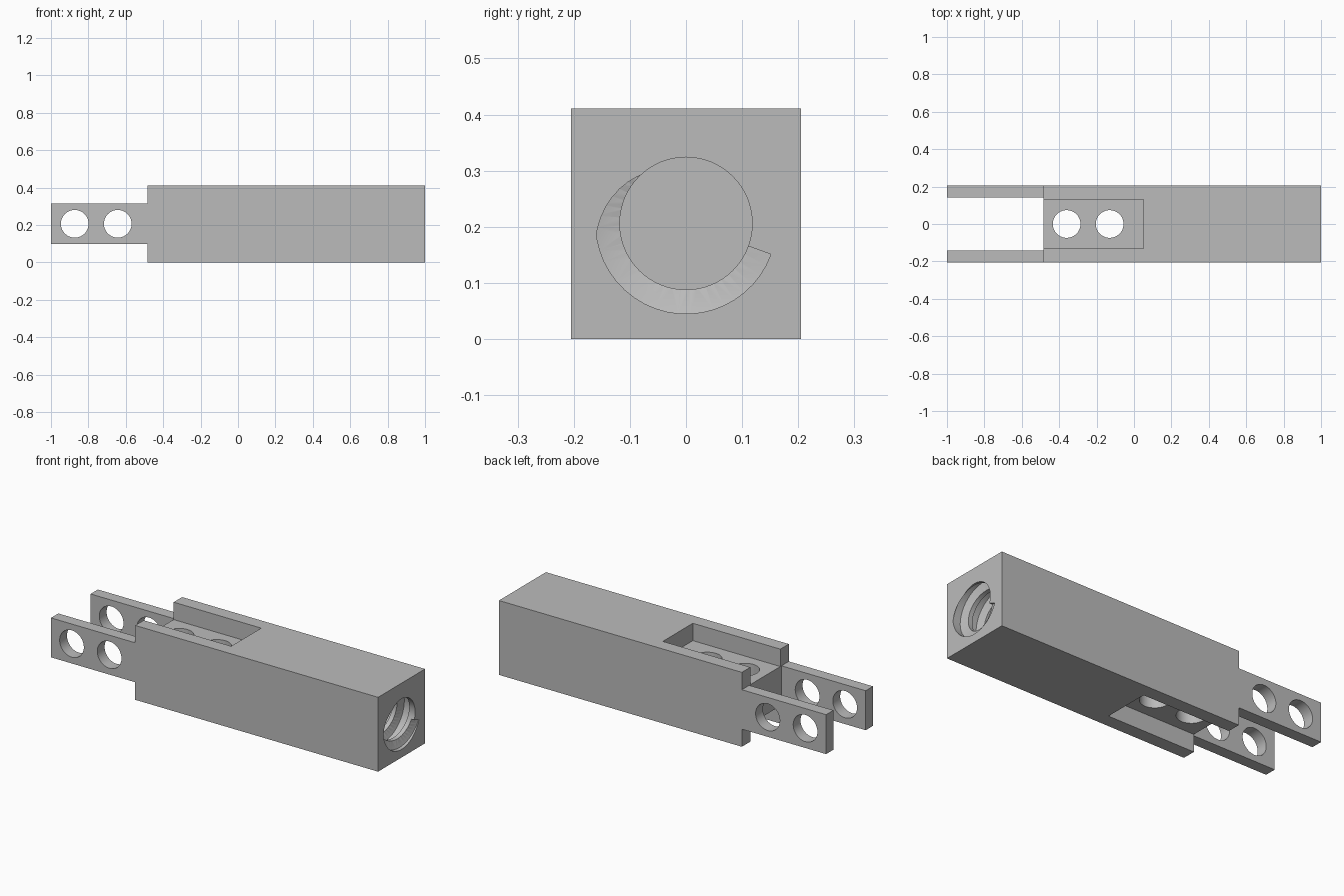
import bpy, bmesh, math
from mathutils import Matrix, Vector

cube = bpy.data.objects.get("Cube")
if cube:
    bpy.data.objects.remove(cube, do_unlink=True)

HALF, MID, TOP = 0.205, 0.206, 0.411      # half width, axis height, block height
SHOULDER, RECESS_END = -0.485, 0.05       # where the fork and the recess end
LOW, HIGH = 0.097, 0.315                  # fork and tongue thickness limits
MINOR, MAJOR, PITCH, FLOOR = 0.118, 0.161, 0.1, 0.45


def to_object(name, bm):
    bmesh.ops.recalc_face_normals(bm, faces=bm.faces)
    mesh = bpy.data.meshes.new(name)
    bm.to_mesh(mesh)
    bm.free()
    obj = bpy.data.objects.new(name, mesh)
    bpy.context.collection.objects.link(obj)
    return obj


def box(name, low, high):
    low, high = Vector(low), Vector(high)
    bm = bmesh.new()
    bmesh.ops.create_cube(bm, size=1, matrix=Matrix.Translation((low + high) / 2)
                          @ Matrix.Diagonal((*(high - low), 1)))
    return to_object(name, bm)


def cylinder(name, centre, radius, length, axis):
    turn = {"X": Matrix.Rotation(math.pi / 2, 4, "Y"),
            "Y": Matrix.Rotation(math.pi / 2, 4, "X"), "Z": Matrix()}[axis]
    bm = bmesh.new()
    bmesh.ops.create_cone(bm, cap_ends=True, segments=64, radius1=radius, radius2=radius,
                          depth=length, matrix=Matrix.Translation(centre) @ turn)
    return to_object(name, bm)


def thread(name, steps=48):
    # right-handed helical groove, swept inwards from the mouth
    section = [(-0.375, MINOR - 0.02), (-0.375, MINOR), (-0.225, MAJOR),
               (0.225, MAJOR), (0.375, MINOR), (0.375, MINOR - 0.02)]
    start = math.radians(340)
    mouth = 1 + 0.2 * PITCH
    turns = (mouth - FLOOR) / PITCH - 0.6
    bm = bmesh.new()
    rings = []
    for i in range(int(turns * steps) + 1):
        a = start - math.tau * i / steps
        x = mouth - PITCH * i / steps
        rings.append([bm.verts.new((x + s * PITCH, r * math.cos(a), MID + r * math.sin(a)))
                      for s, r in section])
    n = len(section)
    for p, q in zip(rings, rings[1:]):
        for j in range(n):
            k = (j + 1) % n
            bm.faces.new((p[j], p[k], q[k], q[j]))
    bm.faces.new(rings[0])
    bm.faces.new(rings[-1])
    return to_object(name, bm)


# main block
body = box("forked_block", (-1, -HALF, 0), (1, HALF, TOP))

# fork gap, fork shoulders and the recesses above and below the tongue
cutters = [
    box("fork_gap", (-1.2, -0.141, -0.1), (SHOULDER, 0.141, 0.6)),
    box("shoulder_top", (-1.2, -0.4, HIGH), (SHOULDER, 0.4, 0.6)),
    box("shoulder_bottom", (-1.2, -0.4, -0.2), (SHOULDER, 0.4, LOW)),
    box("recess_top", (-0.6, -0.131, HIGH), (RECESS_END, 0.131, 0.6)),
    box("recess_bottom", (-0.6, -0.131, -0.2), (RECESS_END, 0.131, LOW)),
]

# pin holes across the fork and down through the tongue
for x in (-0.873, -0.643):
    cutters.append(cylinder("fork_hole", (x, 0, MID), 0.074, 1, "Y"))
for x in (-0.36, -0.13):
    cutters.append(cylinder("tongue_hole", (x, 0, MID), 0.074, 1, "Z"))

# threaded socket in the end face
cutters.append(cylinder("socket", ((FLOOR + 1.1) / 2, 0, MID), MINOR, 1.1 - FLOOR, "X"))
cutters.append(thread("socket_thread"))

bpy.ops.object.select_all(action="DESELECT")
bpy.context.view_layer.objects.active = body
body.select_set(True)
for cutter in cutters:
    cutter.hide_render = True
    mod = body.modifiers.new("cut", "BOOLEAN")
    mod.operation, mod.solver, mod.object = "DIFFERENCE", "EXACT", cutter
    bpy.ops.object.modifier_apply(modifier=mod.name)
    bpy.data.objects.remove(cutter, do_unlink=True)
bpy.ops.object.shade_smooth_by_angle(angle=math.radians(25))

# plain grey
grey = bpy.data.materials.new("grey")
grey.use_nodes = True
colour = (0.5, 0.5, 0.5, 1)
grey.diffuse_color = colour
grey.node_tree.nodes["Principled BSDF"].inputs["Base Color"].default_value = colour
body.data.materials.clear()
body.data.materials.append(grey)
